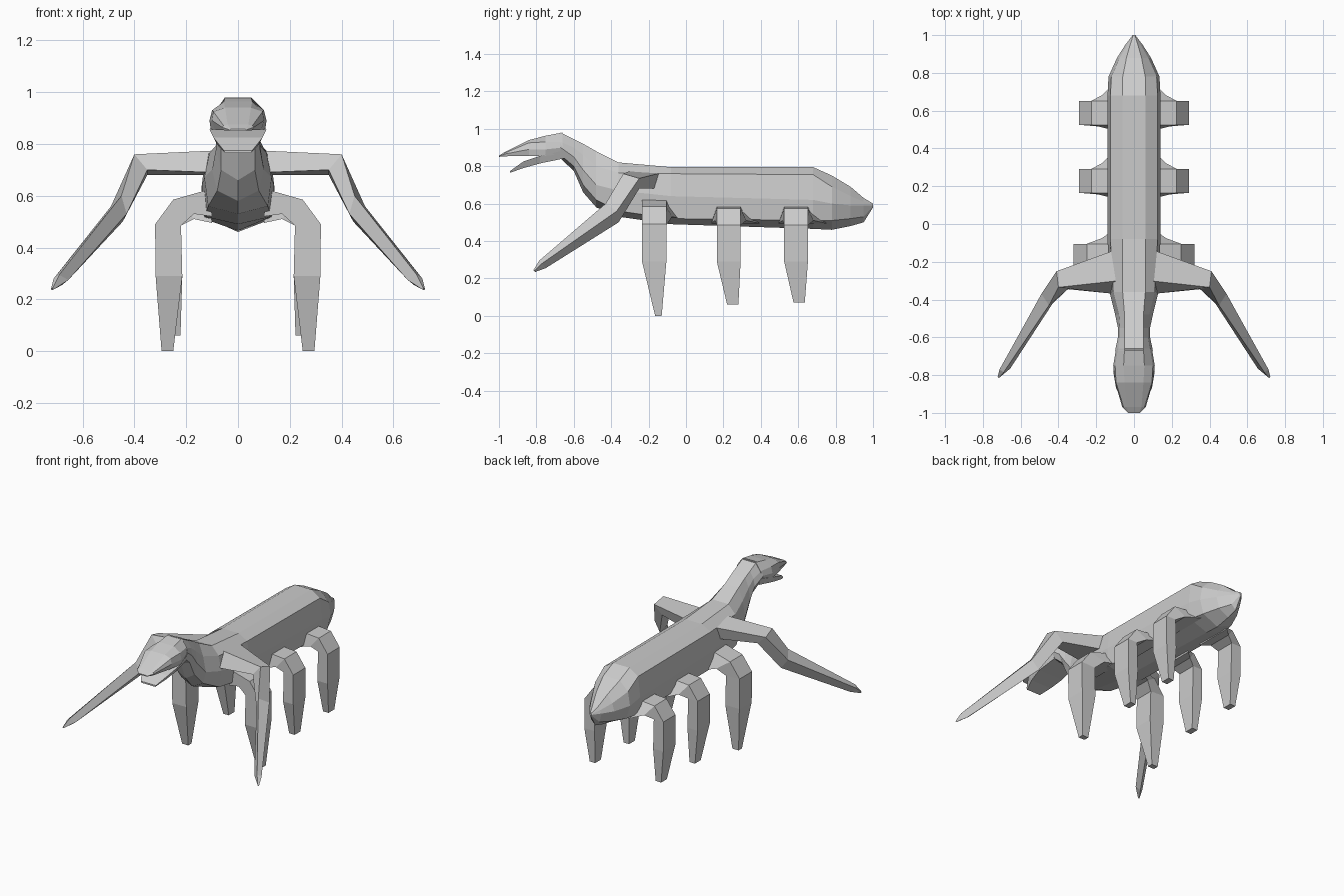
import bpy, bmesh


def loft(name, rings, mirror=False):
    """Skin a list of equal-length point rings, capped at both ends."""
    bm = bmesh.new()
    vs = [[bm.verts.new(p) for p in r] for r in rings]
    n = len(vs[0])
    for a, b in zip(vs, vs[1:]):
        for i in range(n):
            j = (i + 1) % n
            bm.faces.new((a[i], a[j], b[j], b[i]))
    bm.faces.new(vs[0][::-1])
    bm.faces.new(vs[-1])
    bmesh.ops.recalc_face_normals(bm, faces=bm.faces)
    me = bpy.data.meshes.new(name)
    bm.to_mesh(me)
    bm.free()
    ob = bpy.data.objects.new(name, me)
    bpy.context.collection.objects.link(ob)
    if mirror:
        ob.modifiers.new("Mirror", 'MIRROR').use_mirror_merge = False
    return ob


def section(y, zt, wt, zs, ws, zm, wm, zl, wl, zb):
    """Symmetric ring: flat top, shoulder, flank, lower edge, keel."""
    half = [(wt, zt), (ws, zs), (wm, zm), (wl, zl)]
    return ([(x, y, z) for x, z in half] + [(0, y, zb)]
            + [(-x, y, z) for x, z in reversed(half)])


# Neck, chest, trunk and tapered tail
body = [
    (-0.67, .98, .05, .93, .085, .90, .10, .86, .08, .84),
    (-0.60, .945, .05, .90, .075, .85, .085, .80, .065, .775),
    (-0.55, .92, .05, .86, .075, .78, .085, .70, .065, .66),
    (-0.48, .88, .05, .80, .08, .70, .10, .62, .08, .58),
    (-0.36, .82, .06, .765, .11, .67, .13, .56, .115, .53),
    (-0.08, .795, .06, .76, .125, .64, .14, .52, .13, .49),
    (0.68, .795, .06, .755, .125, .62, .14, .51, .13, .465),
    (0.78, .75, .06, .69, .12, .60, .135, .51, .11, .46),
    (0.88, .69, .04, .64, .075, .59, .09, .52, .07, .48),
    (0.95, .63, .02, .61, .035, .59, .045, .53, .03, .50),
    (1.00, .60, .004, .595, .006, .59, .007, .585, .005, .58),
]
loft("body", [section(*r) for r in body])

# Upper head and snout
head = [
    (-0.66, .98, .05, .93, .085, .90, .095, .865, .08, .845),
    (-0.75, .963, .055, .93, .10, .89, .11, .855, .105, .865),
    (-0.84, .94, .05, .925, .095, .89, .10, .855, .09, .865),
    (-0.97, .875, .04, .87, .055, .865, .062, .853, .055, .855),
    (-1.00, .857, .028, .856, .03, .854, .032, .851, .03, .85),
]
loft("head", [section(*r) for r in head])

# Open lower jaw: y, half widths top/bottom, z top/bottom
jaw = [(-0.65, .09, .08, .885, .842), (-0.78, .11, .09, .855, .815),
       (-0.87, .095, .075, .825, .79), (-0.94, .055, .05, .775, .765)]
loft("lower_jaw", [[(-a, y, zt), (a, y, zt), (b, y, zb), (-b, y, zb)]
                   for y, a, b, zt, zb in jaw])


def leg(name, y0, y1, profile, foot):
    """Profile rows: outer x, z, inner x, z, forward and backward flare."""
    rings = []
    for xo, zo, xi, zi, f, b in profile:
        rings.append([(xo, y0, zo), (xo, y1, zo),
                      (xi, y1 + b, zi), (xi, y0 - f, zi)])
    xo, xi, fy0, fy1, z = foot
    rings.append([(xo, fy0, z), (xo, fy1, z), (xi, fy1, z), (xi, fy0, z)])
    loft(name, rings, mirror=True)


# Three pairs of walking legs
hind = [(.11, .585, .10, .495, .03, .10), (.225, .575, .17, .51, .01, .03),
        (.29, .485, .22, .485, 0, 0), (.29, .29, .215, .29, 0, 0)]
front = [(.11, .625, .10, .52, .0, .08), (.25, .585, .17, .53, 0, .03),
         (.32, .49, .22, .485, 0, 0), (.318, .29, .215, .29, 0, 0)]
leg("front_legs", -.235, -.105, front, (.295, .25, -.165, -.13, 0))
leg("middle_legs", .165, .292, hind, (.262, .222, .22, .28, .06))
leg("rear_legs", .525, .652, hind, (.262, .222, .575, .635, .07))

# Raised forward-reaching arms: shoulder, elbow, forearm, wrist, tip
arm = [
    [(.08, -.30, .775), (.08, -.13, .765), (.10, -.16, .68), (.10, -.37, .69)],
    [(.40, -.335, .76), (.41, -.25, .735), (.35, -.25, .68), (.35, -.345, .70)],
    [(.45, -.43, .60), (.49, -.37, .56), (.445, -.36, .50), (.43, -.42, .53)],
    [(.69, -.785, .295), (.712, -.77, .28), (.68, -.75, .255), (.655, -.765, .275)],
    [(.715, -.815, .245), (.722, -.81, .24), (.718, -.805, .235), (.712, -.81, .238)],
]
loft("arms", arm, mirror=True)
